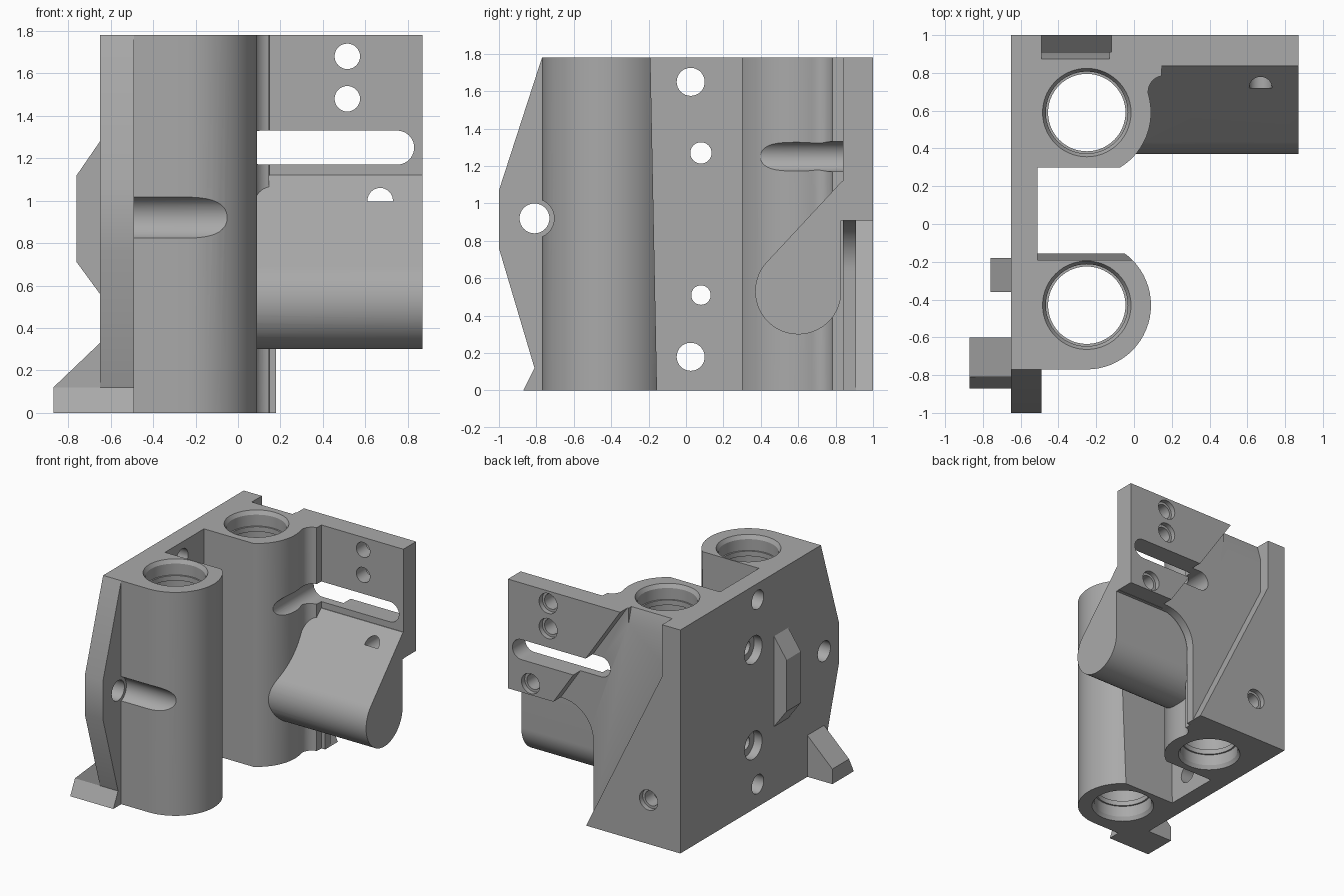
import bpy, bmesh
from math import sin, cos, radians
from mathutils import Vector

cube = bpy.data.objects.get("Cube")
if cube:
    bpy.data.objects.remove(cube, do_unlink=True)

H = 1.78                       # overall height
BORE_X, FRONT_Y, REAR_Y, R = -0.25, -0.43, 0.59, 0.34

grey = bpy.data.materials.new("plain_grey")
grey.use_nodes = True
grey.diffuse_color = (0.4, 0.4, 0.4, 1)
grey.node_tree.nodes["Principled BSDF"].inputs["Base Color"].default_value = (0.4, 0.4, 0.4, 1)


def place(axis, u, v, w):
    return {"x": (w, u, v), "y": (u, w, v), "z": (u, v, w)}[axis]


def loft(name, rings):
    """Closed solid through rings of equal point count."""
    bm = bmesh.new()
    loops = [[bm.verts.new(p) for p in ring] for ring in rings]
    n = len(loops[0])
    for a, b in zip(loops, loops[1:]):
        for i in range(n):
            bm.faces.new((a[i], a[(i + 1) % n], b[(i + 1) % n], b[i]))
    bm.faces.new(loops[0])
    bm.faces.new(loops[-1])
    bmesh.ops.recalc_face_normals(bm, faces=bm.faces)
    mesh = bpy.data.meshes.new(name)
    bm.to_mesh(mesh)
    bm.free()
    mesh.materials.append(grey)
    obj = bpy.data.objects.new(name, mesh)
    bpy.context.collection.objects.link(obj)
    return obj


def prism(name, pts, axis, lo, hi):
    return loft(name, [[place(axis, u, v, w) for u, v in pts] for w in (lo, hi)])


def box(name, x, y, z):
    return prism(name, [(x[0], y[0]), (x[1], y[0]), (x[1], y[1]), (x[0], y[1])], "z", *z)


def arc(cu, cv, r, start, end, n=32):
    angles = [radians(start + (end - start) * i / n) for i in range(n + 1)]
    return [(cu + r * cos(a), cv + r * sin(a)) for a in angles]


def turned(name, axis, cu, cv, profile, n=56):
    """Round solid along an axis; profile holds (position, radius) pairs."""
    return loft(name, [[place(axis, u, v, w) for u, v in arc(cu, cv, r, 0, 360, n)[:-1]]
                       for w, r in profile])


def combine(target, tool, op):
    mod = target.modifiers.new(op, "BOOLEAN")
    mod.operation, mod.solver, mod.object = op, "EXACT", tool
    bpy.context.view_layer.update()
    mesh = bpy.data.meshes.new_from_object(
        target.evaluated_get(bpy.context.evaluated_depsgraph_get()))
    target.modifiers.clear()
    target.data = mesh
    bpy.data.objects.remove(tool, do_unlink=True)


def cut(target, tool):
    combine(target, tool, "DIFFERENCE")


# Side wall with the front flange
body = box("bracket_body", (-0.65, -0.51), (-0.6, 1), (0, H))
flange = prism("flange", [(-0.77, H), (-1, 1.07), (-1, 0.76), (-0.81, 0.12), (-0.81, 0),
                          (-0.5, 0), (-0.5, H)], "x", -0.65, -0.49)

# Front sleeve with its drafted inner face
front_sleeve = prism("front_sleeve", [(-0.65, FRONT_Y - R)] + arc(BORE_X, FRONT_Y, R, -90, 90)
                     + [(-0.65, FRONT_Y + R)], "z", 0, H)
cut(front_sleeve, prism("draft_cutter", [(-0.153, -0.1), (-0.192, H + 0.1), (0.2, H + 0.1),
                                         (0.2, -0.1)], "x", -0.8, 0.4))

# Rear sleeve with a neck that joins the back plate
rear_sleeve = prism("rear_sleeve", [(-0.65, REAR_Y - R)] + arc(BORE_X, REAR_Y, R, -90, 14)
                    + arc(0.16, 0.7, 0.085, 185, 100, 10) + [(0.15, 0.9), (-0.65, 0.9)], "z", 0, H)
cut(rear_sleeve, box("flat_cutter", (-0.8, 0.3), (0.1, 0.3), (-0.1, H + 0.1)))

# Back plate with a rounded inner corner, and a recess across its rear
back_plate = prism("back_plate", [(-0.65, 0), (0.18, 0)] + arc(0.45, 0.64, 0.27, 180, 90, 16)
                   + [(0.87, 0.91), (0.87, H), (-0.65, H)], "y", 0.84, 1)

# Solid arm with a round nose
arm = prism("arm", arc(0.6, 0.53, 0.23, 136, 360, 44) + [(0.83, 0.85), (0.86, 0.92), (0.86, 1.12), (0.835, 1.12)],
            "x", -0.02, 0.87)
cut(arm, turned("bore_clearance", "z", BORE_X, REAR_Y, [(0, 0.3), (H, 0.3)]))
cut(arm, box("under_plate_trim", (0, 1), (0.83, 1), (0.2, 0.908)))

# Foot, toe and wall stop
foot = prism("foot", [(-0.87, 0), (-0.87, 0.12), (-0.65, 0.33), (-0.55, 0.33), (-0.55, 0)],
             "y", -0.81, -0.6)
toe = prism("toe", [(-0.87, 0), (-0.81, 0.12), (-0.65, 0.12), (-0.65, 0)], "x", -0.87, -0.49)
stop = prism("stop", [(-0.6, 1.28), (-0.65, 1.28), (-0.76, 1.12), (-0.76, 0.71), (-0.65, 0.56),
                      (-0.6, 0.56)], "y", -0.36, -0.18)

for part in (flange, front_sleeve, rear_sleeve, back_plate, arm, foot, toe, stop):
    combine(body, part, "UNION")

# Rear recess and its bevelled top edge
cut(body, prism("recess_cutter", [(-0.19, H + 0.1), (-0.12, H), (0.47, 0.908), (0.9, 0.908), (0.9, -0.1),
                                  (0.228, -0.1), (0.18, 0), (-0.49, 1.37), (-0.49, H + 0.1)],
                "y", 0.91, 1.1))
cut(body, prism("bevel_cutter", [(0.87, H + 0.01), (0.92, 1.62), (0.95, H + 0.01)], "x", -0.49, -0.13))

# Stepped bores through both sleeves
for y in (FRONT_Y, REAR_Y):
    cut(body, turned("bore_cutter", "z", BORE_X, y, [
        (-0.01, 0.24), (0.03, 0.217), (0.12, 0.217), (0.12, 0.205), (0.16, 0.205), (0.16, 0.215),
        (H - 0.16, 0.215), (H - 0.16, 0.205), (H - 0.12, 0.205), (H - 0.12, 0.217),
        (H - 0.03, 0.217), (H + 0.01, 0.24)]))

# Long slot in the back plate
cut(body, prism("slot_cutter", arc(0.75, 1.25, 0.08, -90, 90, 20) + arc(0.11, 1.25, 0.08, 90, 270, 20),
                "y", 0.25, 1.1))

# Cable groove and hole in the flange
cut(body, turned("groove_cutter", "x", -0.81, 0.92, [(-0.49, 0.105), (0.2, 0.105)]))
cut(body, turned("flange_hole", "x", -0.81, 0.92, [(-0.7, 0.08), (-0.4, 0.08)], 32))

# Wall holes, the middle pair widened outside
for y, z, r, wide in ((0.025, 1.65, 0.075, 0.075), (0.08, 1.27, 0.057, 0.11),
                      (0.08, 0.51, 0.052, 0.11), (0.025, 0.18, 0.075, 0.075)):
    steps = [(-0.7, wide), (-0.58, wide), (-0.58, r), (-0.45, r)] if wide > r else [(-0.7, r), (-0.45, r)]
    cut(body, turned("wall_hole", "x", y, z, steps, 32))

# Back plate holes with widened mouths, and blind holes
for x, z, end in ((0.515, 1.68, 0.7), (0.515, 1.48, 0.7), (0.67, 1.0, 0.72), (-0.37, 0.35, 0.85)):
    cut(body, turned("plate_hole", "y", x, z, [(1.1, 0.08), (0.96, 0.08), (0.96, 0.06), (end, 0.06)], 32))

# Smooth the round faces and keep the edges sharp
bpy.ops.object.select_all(action="DESELECT")
body.select_set(True)
bpy.context.view_layer.objects.active = body
bpy.ops.object.shade_smooth_by_angle(angle=radians(25))
